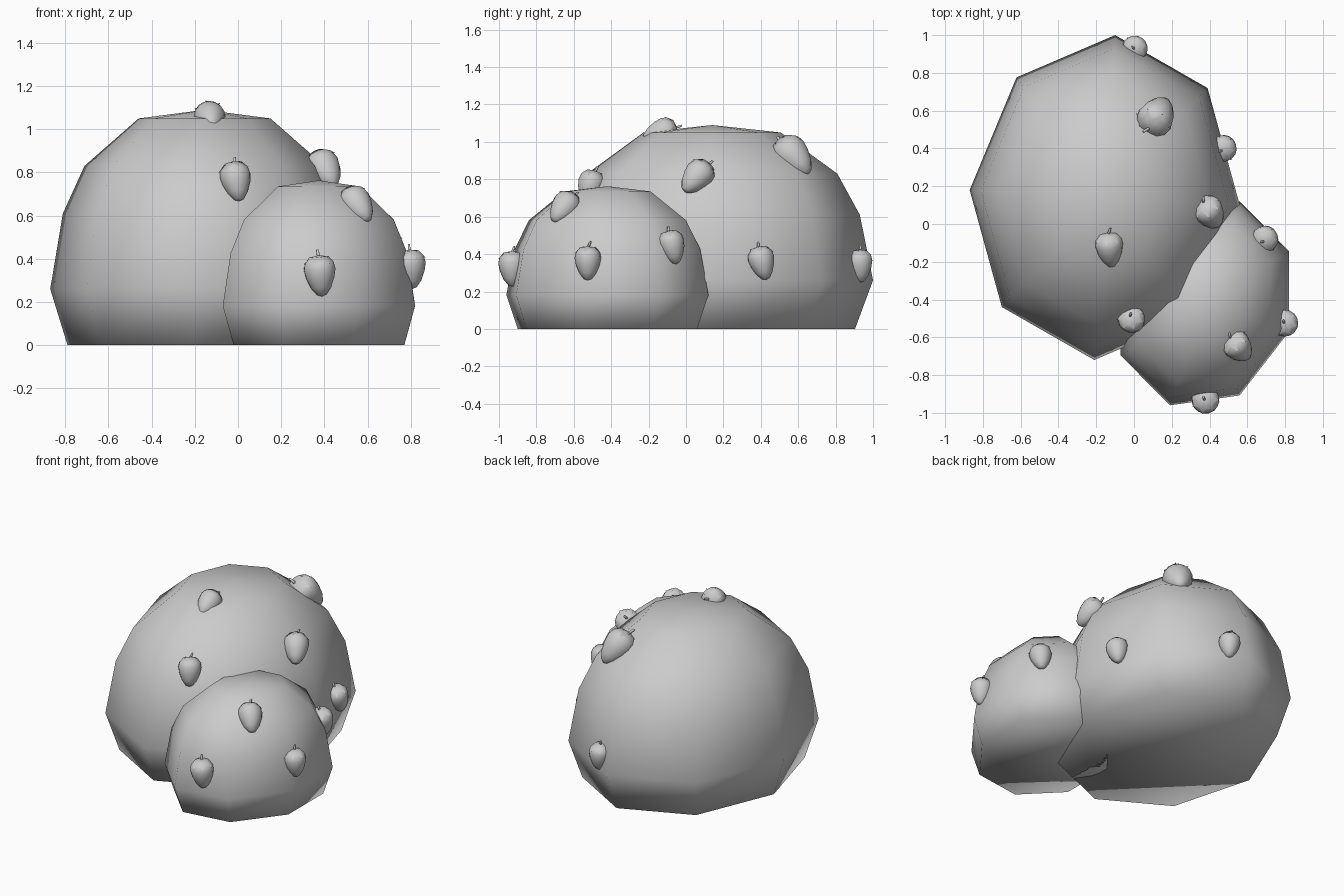
import bpy, bmesh
from math import cos, sin, pi
from mathutils import Vector, Matrix

if "Cube" in bpy.data.objects:
    bpy.data.objects.remove(bpy.data.objects["Cube"])


def finish(bm, name, matrix=None):
    bmesh.ops.remove_doubles(bm, verts=bm.verts, dist=1e-5)
    bmesh.ops.recalc_face_normals(bm, faces=bm.faces)
    for f in bm.faces:
        f.smooth = True
    me = bpy.data.meshes.new(name)
    bm.to_mesh(me)
    bm.free()
    ob = bpy.data.objects.new(name, me)
    bpy.context.collection.objects.link(ob)
    if matrix:
        ob.matrix_world = matrix
    return ob


def lathe(bm, profile, n, point, cap_bottom=False):
    """Stack n-sided rings from (radius, height) pairs, last pair is the apex."""
    rings = [[bm.verts.new(point(r, z, 2 * pi * i / n)) for i in range(n)]
             for r, z in profile[:-1]]
    for a, b in zip(rings, rings[1:]):
        for i in range(n):
            j = (i + 1) % n
            bm.faces.new((a[i], a[j], b[j], b[i]))
    apex = bm.verts.new(point(0, profile[-1][1], 0))
    for i in range(n):
        bm.faces.new((rings[-1][i], rings[-1][(i + 1) % n], apex))
    if cap_bottom:
        bm.faces.new(rings[0][::-1])


# Bushes: eight-sided domes, stretched along two half-axes
DOME = [(.888, 0), (1, .26), (.918, .61), (.778, .83), (.427, 1.05), (0, 1.09)]


def bush(name, centre, a, b, zs):
    c, a, b = Vector(centre), Vector(a), Vector(b)

    def point(r, z, t):
        p = c + r * (a * cos(t) + b * sin(t))
        return (p.x, p.y, z * zs)
    bm = bmesh.new()
    lathe(bm, DOME, 8, point, True)
    finish(bm, name)


bush("large_bush", (-.155, .14), (.055, .86), (-.715, .04), 1)
bush("small_bush", (.375, -.42), (.445, -.15), (.185, .54), .70)

# Berry parts: body, leaf crown and stem, tip pointing down local z
BODY = [(.022, -.097), (.047, -.065), (.066, -.02), (.074, .02),
        (.068, .052), (.043, .076), (0, .08)]


def polar(r, z, t):
    return (r * cos(t), r * sin(t), z)


def berry(i, loc, tip, scale=1):
    rot = (-Vector(tip)).to_track_quat('Z', 'Y').to_matrix().to_4x4()
    m = Matrix.Translation(loc) @ rot @ Matrix.Scale(scale, 4)

    bm = bmesh.new()
    lathe(bm, BODY, 16, polar)
    low = bm.verts.new((0, 0, -.105))
    bm.verts.ensure_lookup_table()
    for k in range(16):
        bm.faces.new((bm.verts[(k + 1) % 16], bm.verts[k], low))
    finish(bm, f"berry_{i}", m)

    bm = bmesh.new()
    n = 7
    top = bm.verts.new((0, 0, .086))
    ring = [bm.verts.new(polar(.045, .079, pi * k / n)) for k in range(2 * n)]
    for k in range(2 * n):
        bm.faces.new((top, ring[k], ring[(k + 1) % (2 * n)]))
    for k in range(0, 2 * n, 2):
        leaf = bm.verts.new(polar(.077, .042, pi * (k + 1) / n))
        bm.faces.new((ring[k], leaf, ring[k + 1]))
        bm.faces.new((ring[k + 1], leaf, ring[(k + 2) % (2 * n)]))
    finish(bm, f"leaf_crown_{i}", m)

    bm = bmesh.new()
    lathe(bm, [(.008, .075), (.007, .095), (.006, .112), (0, .114)], 6,
          lambda r, z, t: (r * cos(t) - (z - .075) * .4, r * sin(t), z), True)
    finish(bm, f"stem_{i}", m)


# Berry placement: centre, tip direction, scale
BERRIES = [
    ((-.13, -.13, 1.05), (.1, -1, -.35), 1),
    ((.12, .57, .925), (.35, .6, -.68), 1.3),
    ((.40, .06, .815), (.35, -.55, -.62), 1.08),
    ((.475, .405, .36), (.12, .25, -1), .96),
    ((.005, .93, .345), (.06, .04, -1), .92),
    ((-.01, -.51, .765), (.17, -.3, -1), .98),
    ((.38, -.93, .33), (.08, .02, -1), 1),
    ((.55, -.65, .65), (.55, -.6, -.75), 1.03),
    ((.80, -.525, .36), (.08, .0, -1), .96),
    ((.695, -.075, .445), (.1, .25, -1), .96),
]
for i, (loc, tip, s) in enumerate(BERRIES, 1):
    berry(i, loc, tip, s)
